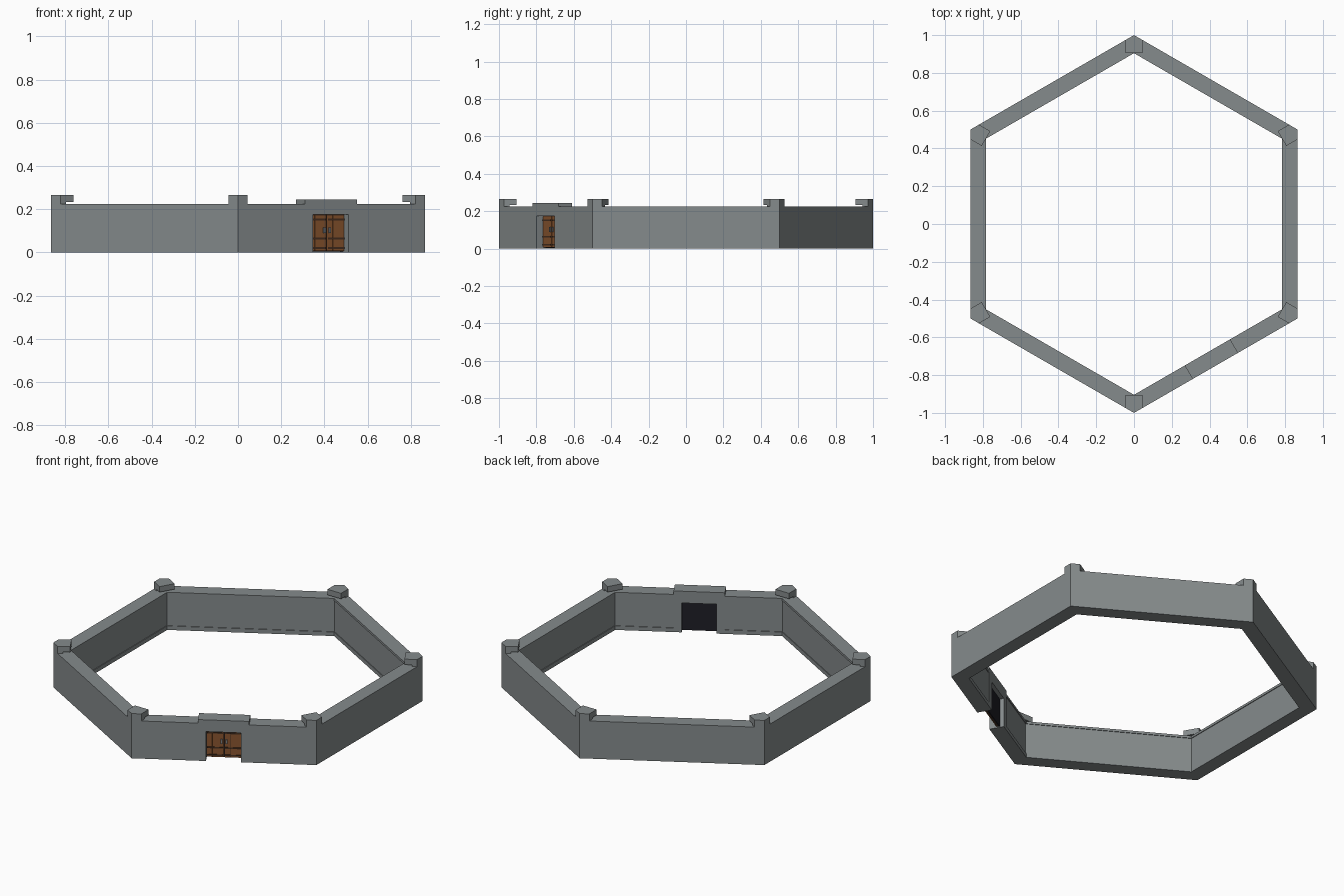
import bpy, bmesh, math
from mathutils import Matrix, Vector

if "Cube" in bpy.data.objects:
    bpy.data.objects.remove(bpy.data.objects["Cube"])

def material(name, rgb):
    m = bpy.data.materials.new(name)
    m.diffuse_color = (*rgb, 1)
    m.use_nodes = True
    m.node_tree.nodes["Principled BSDF"].inputs["Base Color"].default_value = m.diffuse_color
    return m

STONE = material("grey stone", (0.235, 0.258, 0.262))
WOOD = material("brown wood", (0.25, 0.09, 0.028))
STRAP = material("dark brown strap", (0.06, 0.028, 0.014))
DARK = material("dark backing", (0.013, 0.013, 0.02))
IRON = material("iron grey", (0.2, 0.22, 0.24))

def finish(name, bm, mat, matrix=None):
    bmesh.ops.recalc_face_normals(bm, faces=bm.faces)
    if matrix:
        bm.transform(matrix)
    me = bpy.data.meshes.new(name)
    bm.to_mesh(me)
    bm.free()
    me.materials.append(mat)
    ob = bpy.data.objects.new(name, me)
    bpy.context.collection.objects.link(ob)
    return ob

def prism(name, points, offset, mat, matrix=None):
    """Extrude a closed outline of 3D points by an offset."""
    bm = bmesh.new()
    f = bm.faces.new([bm.verts.new(p) for p in points])
    g = bmesh.ops.extrude_face_region(bm, geom=[f])
    bmesh.ops.translate(bm, vec=offset,
                        verts=[v for v in g["geom"] if isinstance(v, bmesh.types.BMVert)])
    return finish(name, bm, mat, matrix)

def box(name, x0, x1, y0, y1, z0, z1, mat, matrix):
    return prism(name, [(x0, y0, z0), (x1, y0, z0), (x1, y0, z1), (x0, y0, z1)],
                 (0, y1 - y0, 0), mat, matrix)

# Gate frame: x along the wall, y inward, z up
C30 = math.cos(math.radians(30))
along, inward = Vector((C30, 0.5, 0)), Vector((-0.5, C30, 0))
mid = Vector((0, -1, 0)) + along * 0.497
GATE = Matrix.Translation(mid) @ Matrix.Rotation(math.radians(30), 4, 'Z')
HALF, OPEN, THICK, H = 0.139, 0.095, 0.083, 0.224

# Perimeter wall: one profile (inward depth, height) swept round from gate side to gate side
profile = [(0, 0), (0, H), (THICK, H), (THICK, H - 0.014), (THICK - 0.004, H - 0.014),
           (THICK - 0.004, 0.024), (THICK, 0.024), (THICK, 0)]
bm = bmesh.new()
rings = []
for k in range(8):
    ring = []
    for d, z in profile:
        if k in (0, 7):
            p = mid + along * (HALF if k == 0 else -HALF) + inward * d
        else:
            a = math.radians(-30 + 60 * (k - 1))
            r = (C30 - d) / C30
            p = Vector((r * math.cos(a), r * math.sin(a), 0))
        ring.append(bm.verts.new((p.x, p.y, z)))
    rings.append(ring)
n = len(profile)
for a, b in zip(rings, rings[1:]):
    for i in range(n):
        j = (i + 1) % n
        bm.faces.new((a[i], a[j], b[j], b[i]))
bm.faces.new(rings[0])
bm.faces.new(rings[-1])
finish("perimeter_wall", bm, STONE)

# Corner posts: low foot with a wider cap reaching inward
def post_outline(inner, z):
    w = 0.045
    s = 1 - w * math.tan(math.radians(30))
    return [(0, -1, z), (w, -s, z), (w, -inner, z), (-w, -inner, z), (-w, -s, z)]

for k in range(6):
    rot = Matrix.Rotation(math.radians(60 * k), 4, 'Z')
    prism(f"post_foot_{k + 1}", post_outline(0.945, H), (0, 0, 0.01), STONE, rot)
    prism(f"post_cap_{k + 1}", post_outline(0.905, 0.233), (0, 0, 0.033), STONE, rot)

# Gatehouse block with its doorway
TOP, DOOR = 0.245, 0.175
arch = [(-HALF, 0), (-HALF, TOP), (HALF, TOP), (HALF, 0),
        (OPEN, 0), (OPEN, DOOR), (-OPEN, DOOR), (-OPEN, 0)]
prism("gatehouse", [(x, 0, z) for x, z in arch], (0, THICK, 0), STONE, GATE)

# Dark panel behind the doors
box("door_backing", -OPEN, OPEN, 0.054, 0.06, 0.004, DOOR, DARK, GATE)

# Two door leaves with planks, straps and handles
for side, s in (("left", -1), ("right", 1)):
    def leaf(name, a, b, *rest):
        box(f"{side}_{name}", *sorted((s * a, s * b)), *rest, GATE)
    leaf("door_panel", 0.001, OPEN, 0.044, 0.054, 0.006, DOOR, STRAP)
    for i in range(3):
        x = 0.003 + i * 0.0307
        leaf(f"door_plank_{i + 1}", x, x + 0.0295, 0.04, 0.044, 0.008, 0.172, WOOD)
    for i, z in enumerate((0.016, 0.06, 0.148)):
        leaf(f"door_strap_{i + 1}", 0.006, 0.092, 0.036, 0.04, z, z + 0.008, STRAP)
    leaf("handle", 0.009, 0.019, 0.032, 0.04, 0.09, 0.115, IRON)
